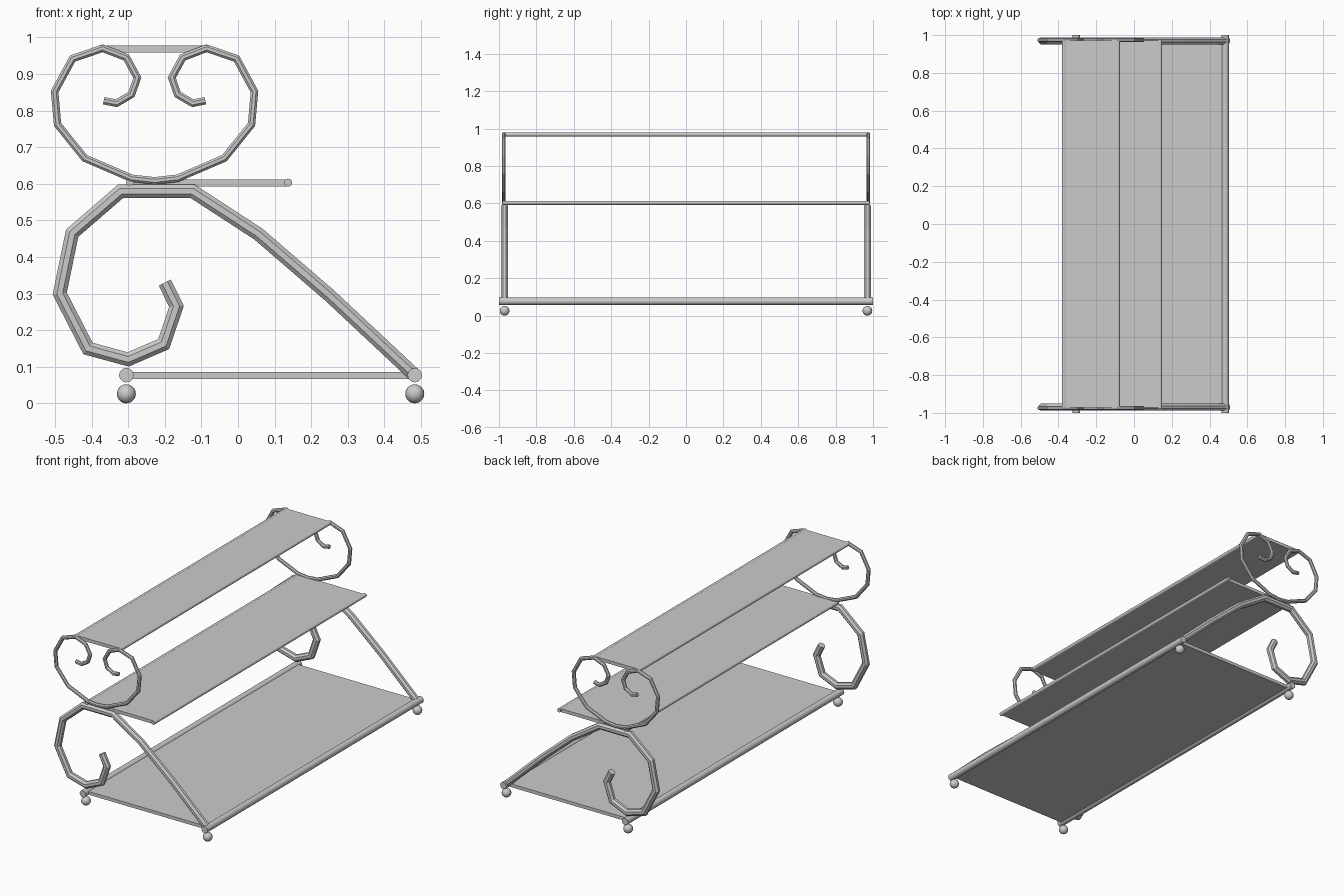
import bpy, bmesh
from math import sin, cos, pi
from mathutils import Vector

if "Cube" in bpy.data.objects:
    bpy.data.objects.remove(bpy.data.objects["Cube"])


def finish(name, bm, smooth=False):
    bmesh.ops.recalc_face_normals(bm, faces=bm.faces)
    me = bpy.data.meshes.new(name)
    bm.to_mesh(me)
    bm.free()
    ob = bpy.data.objects.new(name, me)
    bpy.context.collection.objects.link(ob)
    for p in me.polygons:
        p.use_smooth = smooth and len(p.vertices) < 5
    return ob


def bent_tube(name, path, y, r, sides=8):
    """Mitred tube along an x-z path at depth y."""
    pts = [Vector(p) for p in path]
    bm = bmesh.new()
    rings = []
    for i, p in enumerate(pts):
        a = (p - pts[max(i - 1, 0)]).normalized()
        b = (pts[min(i + 1, len(pts) - 1)] - p).normalized()
        t = (a + b).normalized()
        n = Vector((-t.y, t.x))
        m = 1 / max(t.dot(b if b.length else a), 0.5)
        ring = []
        for k in range(sides):
            ang = 2 * pi * (k + 0.5) / sides
            q = p + n * (r * m * cos(ang))
            ring.append(bm.verts.new((q.x, y + r * sin(ang), q.y)))
        rings.append(ring)
    for r0, r1 in zip(rings, rings[1:]):
        for k in range(sides):
            j = (k + 1) % sides
            bm.faces.new((r0[k], r0[j], r1[j], r1[k]))
    bm.faces.new(rings[0])
    bm.faces.new(rings[-1])
    return finish(name, bm)


def rod(name, x, z, r, half, sides=12):
    """Straight round bar along y."""
    bm = bmesh.new()
    bmesh.ops.create_cone(bm, cap_ends=True, segments=sides, radius1=r, radius2=r, depth=2 * half)
    for v in bm.verts:
        v.co = (v.co.x + x, v.co.z, v.co.y + z)
    return finish(name, bm, True)


def panel(name, x0, x1, z, half, t=0.019):
    bm = bmesh.new()
    bmesh.ops.create_cube(bm, size=1)
    for v in bm.verts:
        v.co = ((x0 + x1) / 2 + v.co.x * (x1 - x0), v.co.y * 2 * half, z + v.co.z * t)
    return finish(name, bm)


# Scroll paths (x, z)
lower = [(-0.20, 0.33), (-0.168, 0.265), (-0.203, 0.162), (-0.30, 0.12), (-0.41, 0.15),
         (-0.487, 0.30), (-0.453, 0.465), (-0.32, 0.58), (-0.125, 0.58), (0.055, 0.463),
         (0.25, 0.295), (0.483, 0.077)]
cx = -0.228
half_upper = [(-0.089, 0.827), (-0.124, 0.82), (-0.165, 0.844), (-0.181, 0.89), (-0.151, 0.945),
              (-0.086, 0.97), (-0.004, 0.942), (0.045, 0.852), (0.037, 0.762), (-0.037, 0.670),
              (-0.165, 0.615)]
upper = half_upper + [(cx, 0.608)] + [(2 * cx - x, z) for x, z in reversed(half_upper)]

# Side scrolls at both ends
for side, s in (("front", -1), ("back", 1)):
    bent_tube(side + "_lower_scroll", lower, s * 0.97, 0.02)
    bent_tube(side + "_upper_scroll", upper, s * 0.974, 0.011)
    # Ball feet
    for tag, x in (("left", -0.305), ("right", 0.483)):
        bm = bmesh.new()
        bmesh.ops.create_uvsphere(bm, u_segments=16, v_segments=10, radius=0.026)
        bmesh.ops.translate(bm, verts=bm.verts, vec=(x, s * 0.97, 0.026))
        finish(f"{side}_{tag}_foot", bm, True)

# Shelves: panel with a rod along each long edge
for name, x0, x1, z, r, half in (("bottom", -0.305, 0.483, 0.077, 0.02, 1.0),
                                 ("middle", -0.295, 0.137, 0.603, 0.011, 0.98),
                                 ("top", -0.37, -0.086, 0.969, 0.011, 0.98)):
    panel(name + "_shelf", x0, x1, z - 0.001, 0.972)
    rod(name + "_shelf_left_rod", x0, z, r, half)
    rod(name + "_shelf_right_rod", x1, z, r, half)
